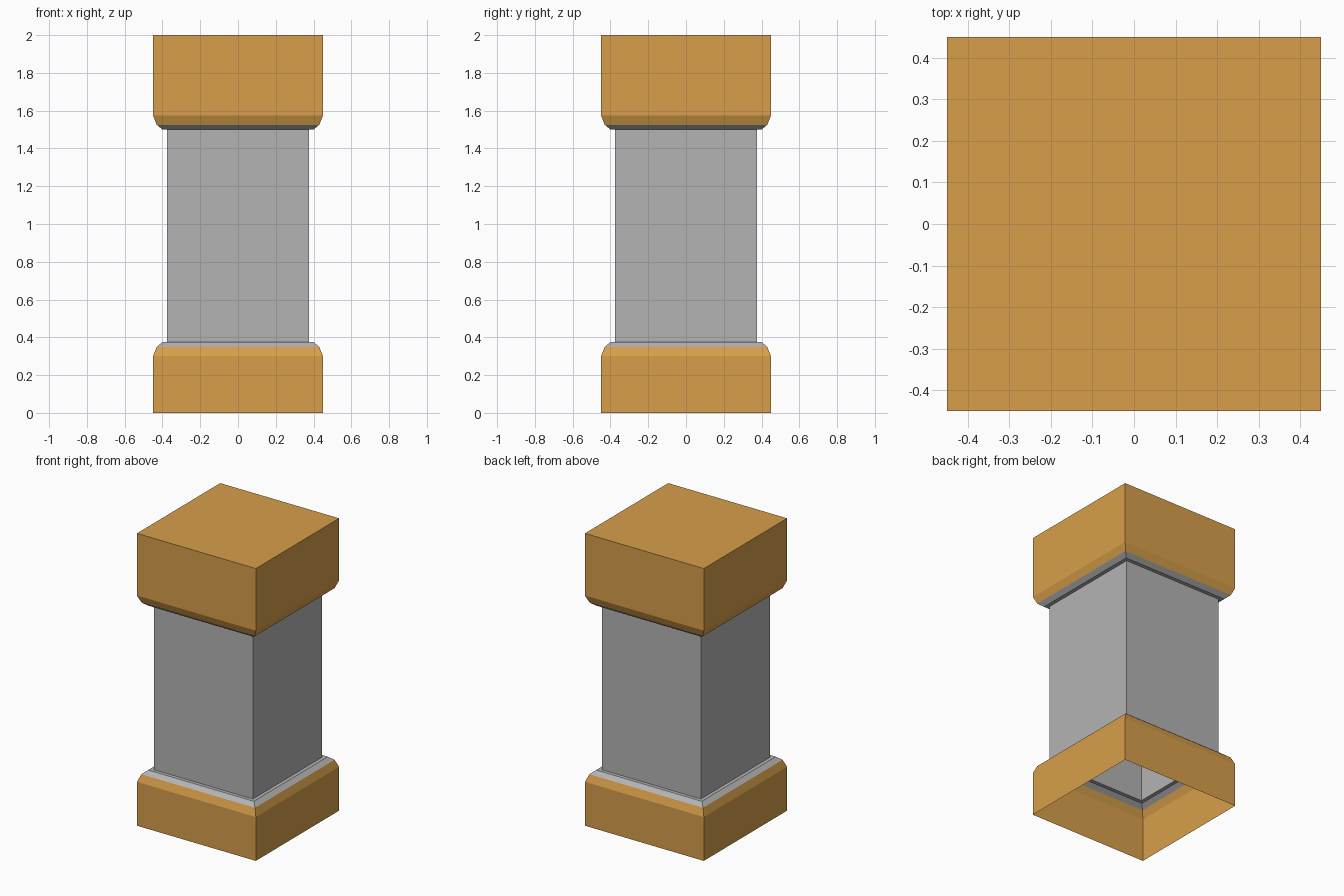
import bpy, bmesh

if "Cube" in bpy.data.objects:
    bpy.data.objects.remove(bpy.data.objects["Cube"])


def make_material(name, rgb):
    mat = bpy.data.materials.new(name)
    mat.diffuse_color = (*rgb, 1.0)
    mat.use_nodes = True
    mat.node_tree.nodes["Principled BSDF"].inputs["Base Color"].default_value = mat.diffuse_color
    return mat


tan = make_material("tan", (0.68, 0.345, 0.07))
grey = make_material("grey", (0.456, 0.456, 0.456))


def square_loft(name, profile, band_materials, cap_top=False):
    """Stack square rings given as (half width, z); one material index per band."""
    bm = bmesh.new()
    rings = [[bm.verts.new((sx * h, sy * h, z))
              for sx, sy in ((-1, -1), (1, -1), (1, 1), (-1, 1))]
             for h, z in profile]
    for low, high, mat in zip(rings, rings[1:], band_materials):
        for i in range(4):
            j = (i + 1) % 4
            bm.faces.new((low[i], low[j], high[j], high[i])).material_index = mat
    if cap_top:
        bm.faces.new(rings[-1])
    mesh = bpy.data.meshes.new(name)
    bm.to_mesh(mesh)
    bm.free()
    mesh.materials.append(tan)
    mesh.materials.append(grey)
    obj = bpy.data.objects.new(name, mesh)
    bpy.context.collection.objects.link(obj)
    return obj


# Base block: open underneath, rounded shoulder, grey collar and ledge
square_loft("base_block",
            [(0.45, 0), (0.45, 0.30), (0.43, 0.35), (0.40, 0.375), (0.375, 0.375)],
            [0, 0, 1, 1])

# Plain square shaft
square_loft("shaft", [(0.375, 0.375), (0.375, 1.50)], [1])

# Top block: the base shoulder turned over, with a flat closed top
square_loft("top_block",
            [(0.375, 1.50), (0.40, 1.50), (0.43, 1.525), (0.45, 1.575), (0.45, 2.0)],
            [1, 1, 0, 0], cap_top=True)
